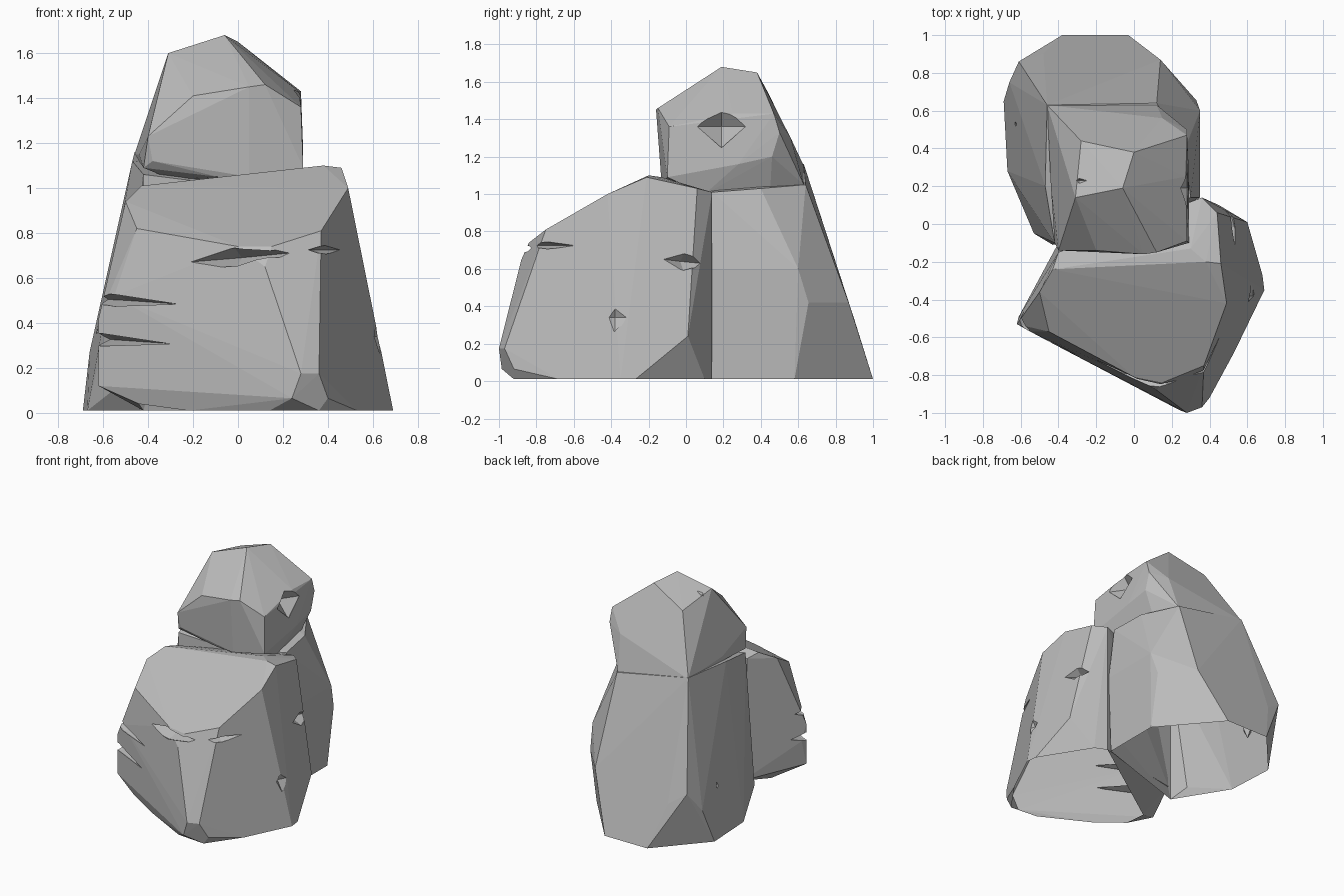
import bpy
import bmesh
from math import radians

default_cube = bpy.data.objects.get("Cube")
if default_cube:
    bpy.data.objects.remove(default_cube, do_unlink=True)

# Single stone colour
stone = bpy.data.materials.new("stone_grey")
stone.use_nodes = True
stone_colour = (0.5, 0.5, 0.5, 1)
stone.diffuse_color = stone_colour
shader = stone.node_tree.nodes["Principled BSDF"]
shader.inputs["Base Color"].default_value = stone_colour
shader.inputs["Roughness"].default_value = 0.9


def boulder(name, corners):
    """Faceted solid: the convex shell around a few corner points."""
    mesh = bpy.data.meshes.new(name)
    bm = bmesh.new()
    for corner in corners:
        bm.verts.new(corner)
    shell = bmesh.ops.convex_hull(bm, input=bm.verts)
    loose = {g for g in shell["geom_interior"] + shell["geom_unused"]
             if isinstance(g, bmesh.types.BMVert)}
    bmesh.ops.delete(bm, geom=list(loose), context="VERTS")
    bmesh.ops.dissolve_limit(bm, angle_limit=radians(2), verts=bm.verts, edges=bm.edges)
    bmesh.ops.recalc_face_normals(bm, faces=bm.faces)
    bm.to_mesh(mesh)
    bm.free()
    mesh.materials.append(stone)
    rock = bpy.data.objects.new(name, mesh)
    bpy.context.collection.objects.link(rock)
    return rock


def chip(rock, location, half_size, turn=0, tilt=0):
    """Cut a crack or dent with a stretched octahedron."""
    length, depth, height = half_size
    cutter = boulder("chip_cutter", [
        (length, 0, 0), (-length, 0, 0), (0, depth, 0),
        (0, -depth, 0), (0, 0, height), (0, 0, -height)])
    cutter.location = location
    cutter.rotation_euler = (0, radians(tilt), radians(turn))
    cutter.hide_render = True
    cut = rock.modifiers.new("chip", "BOOLEAN")
    cut.operation = "DIFFERENCE"
    cut.solver = "EXACT"
    cut.object = cutter
    bpy.context.view_layer.objects.active = rock
    bpy.ops.object.modifier_apply(modifier=cut.name)
    bpy.data.objects.remove(cutter, do_unlink=True)


def open_base(rock):
    """Remove the hidden faces that rest on the ground."""
    bm = bmesh.new()
    bm.from_mesh(rock.data)
    base = [f for f in bm.faces
            if f.normal.z < -0.9 and f.calc_center_median().z < 0.02]
    bmesh.ops.delete(bm, geom=base, context="FACES")
    bm.to_mesh(rock.data)
    bm.free()


# Front boulder: sloping top, front ridge, right wall, left edge, base
front_boulder = boulder("front_boulder", [
    (-.43, -.24, 1.01), (.38, -.2, 1.1), (.3, -.13, 1.09), (.46, -.21, 1.09),
    (.49, -.42, 1), (.37, -.75, .81), (.15, -.84, .74), (0, -.81, .74),
    (-.45, -.57, .82), (-.5, -.36, .94), (-.4, -.15, .99),
    (.44, .06, 1.03), (.36, .14, 1.01),
    (.12, -.88, .65), (.28, -1, .175), (.36, -.97, .175),
    (.24, -.985, .065), (.4, -.92, .065), (.14, -.9, .01), (.36, -.92, .01),
    (.53, -.68, .01), (.69, -.35, .01), (.68, -.27, .01), (.6, .01, .24),
    (.45, .1, .01), (.36, .14, .01), (.1, -.2, 0),
    (-.55, -.57, .52), (-.62, -.53, .42), (-.62, -.53, .12), (-.61, -.49, .3),
    (-.44, -.6, .04), (-.22, -.71, .01), (-.42, -.4, .01), (-.4, -.1, .1),
])

# Back boulder: base ring, overhanging rear bevel, shoulder ring
back_boulder = boulder("back_boulder", [
    (-.03, 1, .01), (-.38, 1, .01), (-.69, .65, .01), (-.67, .28, .01),
    (-.43, -.11, .01), (-.53, -.05, .12), (.33, .14, .01), (.33, .58, .01),
    (-.48, .9, .33), (-.61, .86, .42), (-.66, .75, .27),
    (.14, .87, .42), (.33, .655, .42), (.35, .6, .6), (.35, .14, .6),
    (-.46, .63, 1.16), (-.47, .2, 1.12), (-.42, -.1, 1.06),
    (-.1, -.05, 1.02), (.3, .14, 1.01), (.27, .4, 1.03), (.12, .64, 1.05),
])

# Top boulder: crown, brow, flat right cheek, narrow underside
top_boulder = boulder("top_boulder", [
    (-.06, .19, 1.68), (0, .38, 1.65), (-.31, .14, 1.6), (-.28, .44, 1.54),
    (-.2, -.14, 1.41), (.05, -.16, 1.45), (.12, -.15, 1.46), (-.4, -.14, 1.23),
    (-.38, -.13, 1.12), (-.09, -.12, 1.05), (.05, -.13, 1.05), (.29, -.1, 1.09),
    (.28, -.09, 1.36), (.28, 0, 1.37), (.27, .25, 1.43), (.28, .47, 1.43),
    (.28, .5, 1.33), (.28, .46, 1.2), (.29, .28, 1.16), (.15, .56, 1.3),
    (.12, .63, 1.05), (-.46, .63, 1.15), (-.44, .2, 1.15), (-.42, -.1, 1.09),
    (.25, .1, 1), (.2, .45, 1.02), (-.3, 0, 1.04),
])

# Long thin cracks in the front boulder
face_turn = -27
chip(front_boulder, (-.01, -.8, .69), (.31, .12, .045), -13, -5)
chip(front_boulder, (.385, -.74, .725), (.2, .06, .02), 60)
chip(front_boulder, (-.6, -.53, .325), (.39, .12, .03), face_turn, 3)
chip(front_boulder, (-.54, -.56, .5), (.34, .1, .03), face_turn, 3)
chip(front_boulder, (.53, -.01, .64), (.15, .08, .05), 105, 6)

# Small dents
chip(front_boulder, (.63, -.38, .34), (.04, .08, .08))
chip(back_boulder, (-.6, .53, .36), (.04, .04, .07))
chip(top_boulder, (.28, .19, 1.36), (.09, .13, .12))
chip(top_boulder, (-.29, .23, 1.6), (.04, .02, .04))

# Open undersides and faceted finish
for rock in (front_boulder, back_boulder):
    open_base(rock)
for rock in (front_boulder, back_boulder, top_boulder):
    rock.data.shade_flat()
